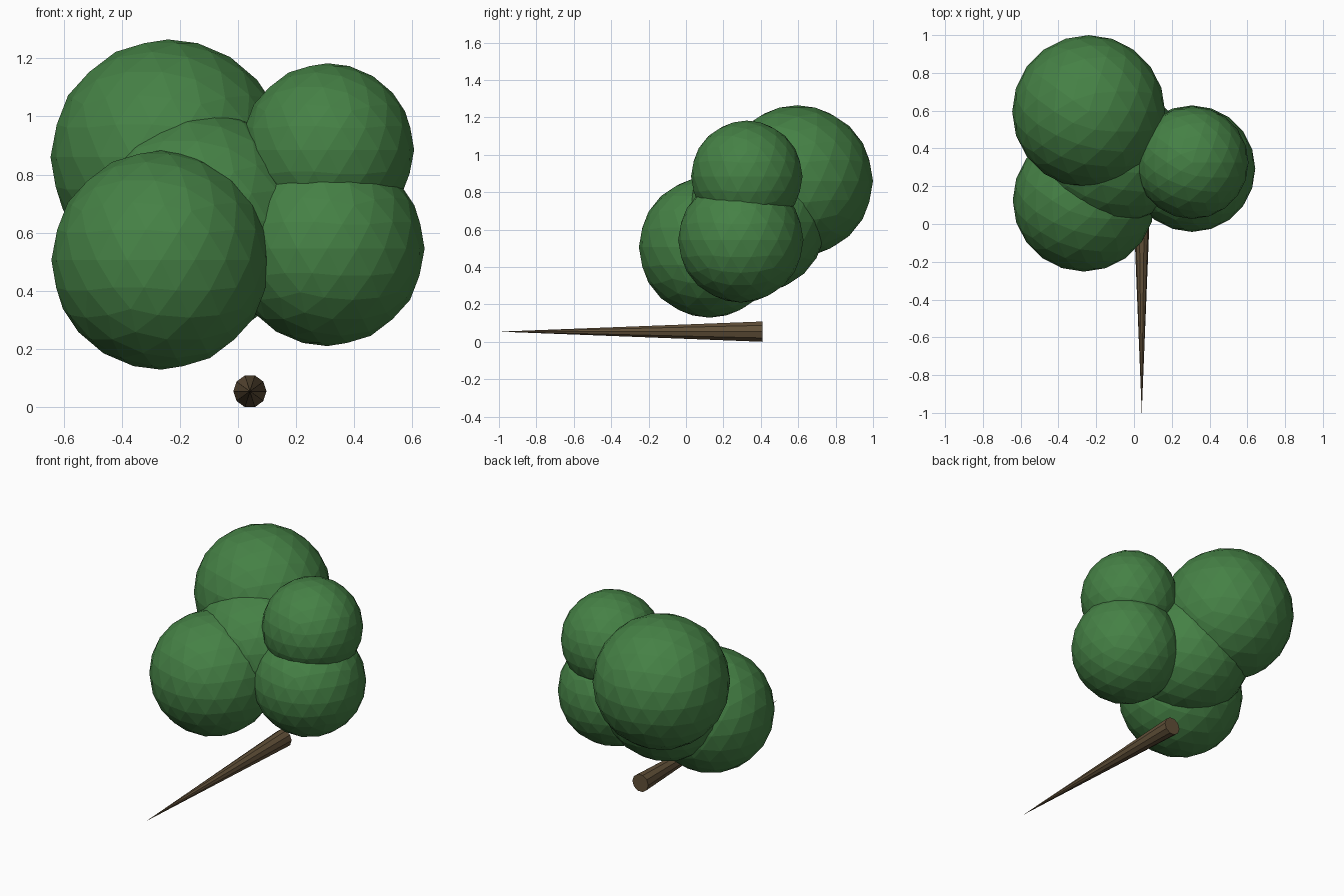
import bpy
from math import radians

if "Cube" in bpy.data.objects:
    bpy.data.objects.remove(bpy.data.objects["Cube"])


def material(name, color):
    m = bpy.data.materials.new(name)
    m.diffuse_color = color
    m.use_nodes = True
    m.node_tree.nodes["Principled BSDF"].inputs["Base Color"].default_value = m.diffuse_color
    return m


leaf_green = material("leaf_green", (0.06, 0.22, 0.06, 1))
bark_brown = material("bark_brown", (0.12, 0.08, 0.04, 1))


def finish(name, mat):
    ob = bpy.context.object
    ob.name = name
    ob.data.materials.append(mat)
    bpy.ops.object.shade_flat()


# Foliage: overlapping faceted balls (name, centre, radius)
foliage = [
    ("foliage_back_left", (-0.24, 0.595, 0.86), 0.405),
    ("foliage_front_left", (-0.265, 0.125, 0.506), 0.377),
    ("foliage_top_right", (0.308, 0.325, 0.885), 0.298),
    ("foliage_low_right", (0.307, 0.293, 0.545), 0.335),
    ("foliage_middle", (-0.12, 0.37, 0.64), 0.38),
]
for name, centre, radius in foliage:
    bpy.ops.mesh.primitive_ico_sphere_add(subdivisions=3, radius=radius, location=centre)
    finish(name, leaf_green)

# Trunk: ten-sided cone lying along y, tip pointing to the front
bpy.ops.mesh.primitive_cone_add(vertices=10, radius1=0.057, radius2=0, depth=1.41,
                                location=(0.041, -0.295, 0.0545),
                                rotation=(radians(90), 0, 0))
bpy.context.object.rotation_euler.rotate_axis('Z', radians(90))
finish("trunk", bark_brown)
